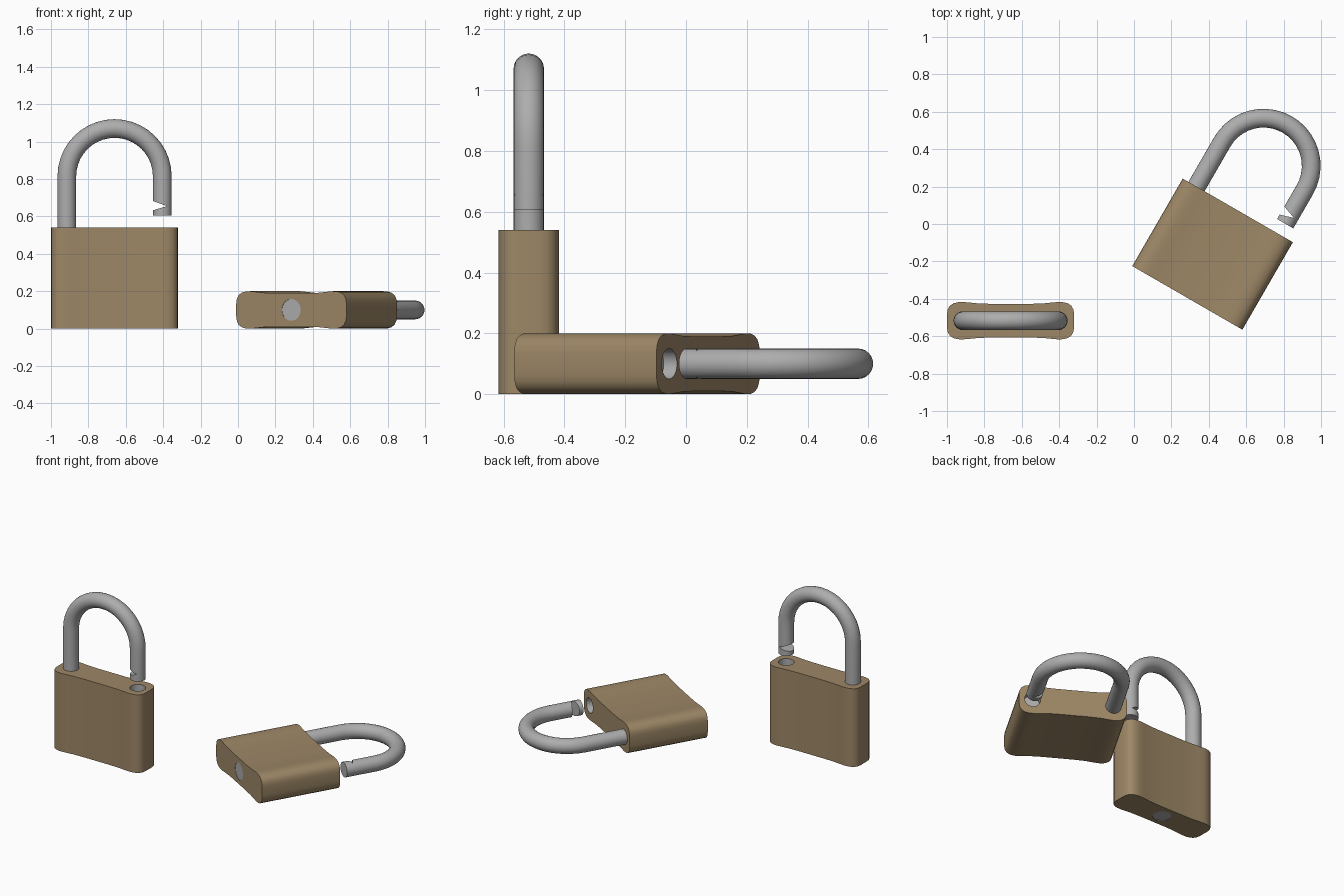
import bpy, bmesh, math
from mathutils import Matrix, Vector

if "Cube" in bpy.data.objects:
    bpy.data.objects.remove(bpy.data.objects["Cube"])


def make_material(name, rgb):
    mat = bpy.data.materials.new(name)
    mat.use_nodes = True
    mat.diffuse_color = (*rgb, 1)
    mat.node_tree.nodes["Principled BSDF"].inputs["Base Color"].default_value = (*rgb, 1)
    return mat


brass = make_material("brass", (0.34, 0.245, 0.135))
steel = make_material("steel", (0.42, 0.42, 0.42))

HALF_SPAN, ROD, ARC_Z, BODY_TOP, FREE_END = 0.255, 0.05, 0.815, 0.54, 0.605


def finish(name, bm, mat):
    bmesh.ops.recalc_face_normals(bm, faces=bm.faces[:])
    mesh = bpy.data.meshes.new(name)
    bm.to_mesh(mesh)
    bm.free()
    mesh.materials.append(mat)
    obj = bpy.data.objects.new(name, mesh)
    bpy.context.collection.objects.link(obj)
    return obj


def prism(name, outline, offset, mat):
    bm = bmesh.new()
    face = bm.faces.new([bm.verts.new(p) for p in outline])
    top = bmesh.ops.extrude_face_region(bm, geom=[face])["geom"]
    moved = [g for g in top if isinstance(g, bmesh.types.BMVert)]
    bmesh.ops.translate(bm, verts=moved, vec=offset)
    return finish(name, bm, mat)


def disc_cutter(name, x, z, radius, depth):
    bm = bmesh.new()
    bmesh.ops.create_cone(bm, cap_ends=True, segments=32, radius1=radius, radius2=radius,
                          depth=depth * 2, matrix=Matrix.Translation((x, 0, z)))
    return finish(name, bm, steel)


def cut(obj, cutter):
    cutter.hide_render = True
    mod = obj.modifiers.new("cut", "BOOLEAN")
    mod.operation, mod.solver, mod.object = "DIFFERENCE", "EXACT", cutter
    mod.material_mode = "TRANSFER"
    select(obj)
    bpy.ops.object.modifier_apply(modifier=mod.name)
    bpy.data.objects.remove(cutter)


def select(obj):
    bpy.ops.object.select_all(action="DESELECT")
    obj.select_set(True)
    bpy.context.view_layer.objects.active = obj


def smooth(obj):
    select(obj)
    bpy.ops.object.shade_smooth_by_angle(angle=math.radians(35))


# Body: rounded ends with a slightly pinched waist
def make_body(name):
    quarter = [(0.34, 0.035), (0.336, 0.06), (0.325, 0.08), (0.305, 0.093), (0.28, 0.099),
               (0.255, 0.1), (0.22, 0.097), (0.17, 0.092), (0.1, 0.09)]
    half = quarter + [(-x, y) for x, y in reversed(quarter)]
    outline = half + [(x, -y) for x, y in reversed(half)]
    body = prism(name, [(x, y, 0) for x, y in outline], (0, 0, BODY_TOP), brass)
    # Steel keyway face underneath, steel-lined socket under the free leg
    cut(body, disc_cutter("keyway_cutter", 0, 0, 0.058, 0.002))
    cut(body, disc_cutter("socket_cutter", HALF_SPAN, BODY_TOP, ROD, 0.05))
    smooth(body)
    return body


# Shackle: round rod swept along a hooked path, notched on the free leg
def make_shackle(name):
    steps, sides = 20, 24
    path = [(Vector((-HALF_SPAN, 0, BODY_TOP - 0.03)), math.pi)]
    for i in range(steps + 1):
        a = math.pi * (1 - i / steps)
        path.append((Vector((HALF_SPAN * math.cos(a), 0, ARC_Z + HALF_SPAN * math.sin(a))), a))
    path.append((Vector((HALF_SPAN, 0, FREE_END)), 0))
    bm = bmesh.new()
    rings = []
    for centre, a in path:
        out = Vector((math.cos(a), 0, math.sin(a)))
        ring = []
        for k in range(sides):
            t = math.tau * k / sides
            ring.append(bm.verts.new(centre + ROD * (out * math.cos(t) + Vector((0, math.sin(t), 0)))))
        rings.append(ring)
    for r, s in zip(rings, rings[1:]):
        for k in range(sides):
            n = (k + 1) % sides
            bm.faces.new((r[k], r[n], s[n], s[k]))
    bm.faces.new(rings[0])
    bm.faces.new(rings[-1])
    shackle = finish(name, bm, steel)
    wedge = [(0.19, -0.1, 0.628), (0.28, -0.1, 0.655), (0.19, -0.1, 0.688)]
    cut(shackle, prism("notch_cutter", wedge, (0, 0.2, 0), steel))
    smooth(shackle)
    return shackle


# One lock stands; the other lies on its back, turned thirty degrees
standing = Matrix.Translation((-0.66, -0.517, 0))
lying = (Matrix.Translation((0.285, -0.395, 0.1)) @ Matrix.Rotation(math.radians(-30), 4, "Z")
         @ Matrix.Rotation(math.radians(-90), 4, "X"))
for label, place in (("standing", standing), ("lying", lying)):
    for part in (make_body(label + "_lock_body"), make_shackle(label + "_lock_shackle")):
        part.matrix_world = place
